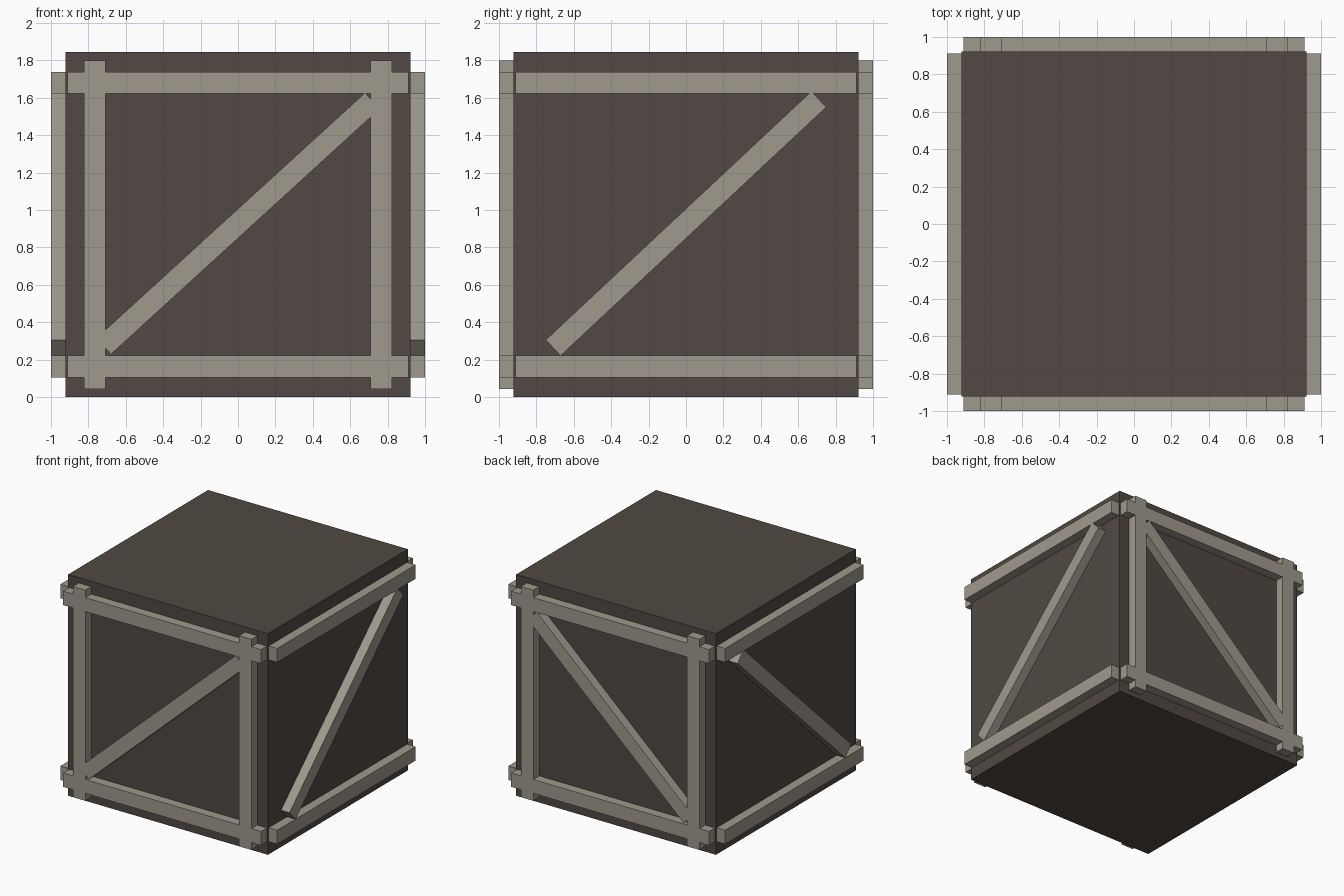
import bpy
from math import radians, pi
from mathutils import Matrix

cube = bpy.data.objects.get("Cube")
if cube:
    bpy.data.objects.remove(cube, do_unlink=True)


def make_material(name, rgb):
    mat = bpy.data.materials.new(name)
    mat.use_nodes = True
    colour = (*rgb, 1.0)
    mat.diffuse_color = colour
    mat.node_tree.nodes["Principled BSDF"].inputs["Base Color"].default_value = colour
    return mat


dark_wood = make_material("dark wood", (0.082, 0.066, 0.056))
pale_wood = make_material("pale wood", (0.345, 0.320, 0.266))

HALF = 0.922          # half width of the crate body
MID = HALF            # height of the crate's centre
OUTER = 1.0           # outer face of the slats
WIDTH = 0.116         # slat width


def box(name, size, matrix, mat):
    """Add a box whose size is baked into the mesh."""
    bpy.ops.mesh.primitive_cube_add(size=1)
    obj = bpy.context.object
    obj.name = name
    obj.data.transform(matrix @ Matrix.Diagonal((*size, 1.0)))
    obj.data.materials.append(mat)
    return obj


def slat(name, side_turn, length, across=0.0, height=0.0, tilt=0.0):
    """Slat on the front wall, tilted in the wall's plane, then turned to its side."""
    depth = OUTER - HALF + 0.01
    matrix = (Matrix.Translation((0, 0, MID))
              @ Matrix.Rotation(side_turn, 4, 'Z')
              @ Matrix.Translation((across, depth / 2 - OUTER, height))
              @ Matrix.Rotation(-tilt, 4, 'Y'))
    return box(name, (length, depth, WIDTH), matrix, pale_wood)


# Crate body
box("crate_body", (2 * HALF,) * 3, Matrix.Translation((0, 0, MID)), dark_wood)

# Slats on the four walls; opposite braces run parallel
walls = {"front": (0, 1), "right": (pi / 2, 1), "back": (pi, -1), "left": (-pi / 2, -1)}
for wall, (turn, lean) in walls.items():
    framed = wall in ("front", "back")
    for level, sign in (("top", 1), ("bottom", -1)):
        slat(f"{wall}_{level}_rail", turn, 1.824, height=sign * 0.758)
    tilt = radians(42.4 if framed else 43.1)
    slat(f"{wall}_diagonal_brace", turn, 1.945, height=0.006, tilt=lean * tilt)
    if framed:
        for end, sign in (("first", -1), ("second", 1)):
            slat(f"{wall}_{end}_post", turn, 1.756, across=sign * 0.766, tilt=pi / 2)
